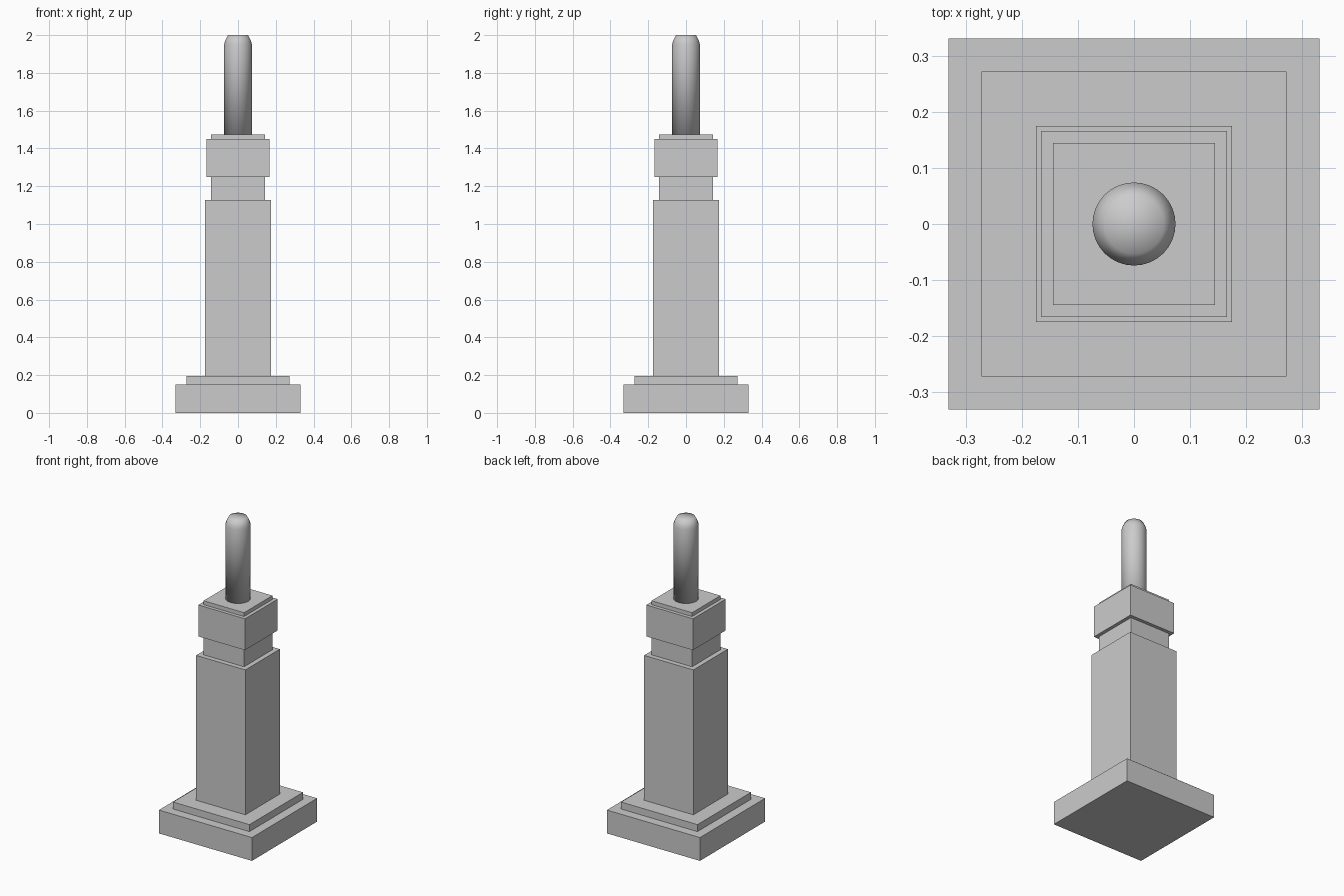
import bpy, bmesh
from math import cos, sin, tau

if "Cube" in bpy.data.objects:
    bpy.data.objects.remove(bpy.data.objects["Cube"])


def add_object(name, bm):
    bmesh.ops.recalc_face_normals(bm, faces=bm.faces)
    mesh = bpy.data.meshes.new(name)
    bm.to_mesh(mesh)
    bm.free()
    obj = bpy.data.objects.new(name, mesh)
    bpy.context.collection.objects.link(obj)
    return obj


def square_block(name, half, z0, z1):
    bm = bmesh.new()
    bmesh.ops.create_cube(bm, size=1)
    for v in bm.verts:
        v.co.x *= 2 * half
        v.co.y *= 2 * half
        v.co.z = z1 if v.co.z > 0 else z0
    return add_object(name, bm)


def turned_post(name, profile, sides=32):
    bm = bmesh.new()
    rings = [[bm.verts.new((r * cos(tau * i / sides), r * sin(tau * i / sides), z))
              for i in range(sides)] for r, z in profile]
    for low, high in zip(rings, rings[1:]):
        for i in range(sides):
            j = (i + 1) % sides
            bm.faces.new((low[i], low[j], high[j], high[i]))
    # fan-shaped end caps
    for ring, z in ((rings[0], profile[0][1]), (rings[-1], profile[-1][1])):
        centre = bm.verts.new((0, 0, z))
        for i in range(sides):
            bm.faces.new((centre, ring[i], ring[(i + 1) % sides]))
    for f in bm.faces:
        f.smooth = True
    return add_object(name, bm)


# stacked square pedestal: name, half width, bottom, top
for part in (
    ("base_plinth", 0.331, 0.0, 0.15),
    ("base_step", 0.272, 0.15, 0.195),
    ("square_shaft", 0.175, 0.195, 1.127),
    ("neck", 0.144, 1.127, 1.248),
    ("head_block", 0.166, 1.248, 1.45),
    ("top_plate", 0.144, 1.45, 1.475),
):
    square_block(*part)

# round post with a tapered, softly shaded tip
turned_post("round_post", [(0.074, 1.475), (0.074, 1.95), (0.068, 1.97), (0.053, 2.0)])
